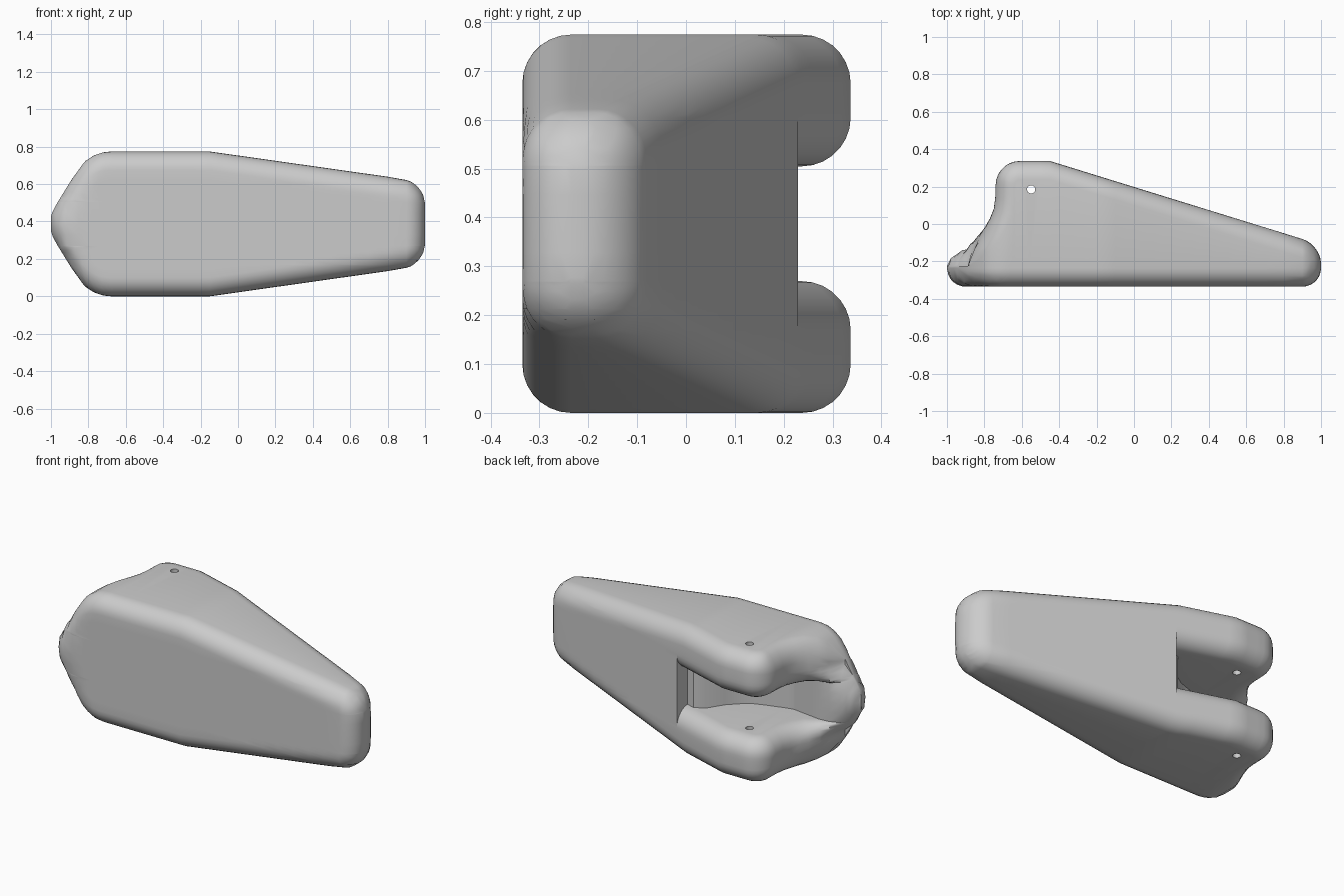
import bpy, bmesh
from math import sin, cos, pi, sqrt
from mathutils import Vector
from mathutils.geometry import intersect_point_line

cube = bpy.data.objects.get("Cube")
if cube:
    bpy.data.objects.remove(cube, do_unlink=True)

R = 0.1            # edge rounding
FRONT = -0.335     # flat front plane
MID = 0.387        # mid height
SLOT = 0.1175      # half width of the slot
SLOT_END = -0.1
STEPS = [R * (1 - sin(k * pi / 14)) for k in range(8)]   # R down to 0

# Half height of the silhouette along x
HEIGHT = [(-1, 0.04), (-0.99, 0.07), (-0.965, 0.115), (-0.86, 0.285), (-0.83, 0.325),
          (-0.79, 0.357), (-0.74, 0.38), (-0.69, MID), (-0.15, MID), (0.88, 0.241),
          (0.93, 0.225), (0.97, 0.19), (0.99, 0.155), (1, 0.11)]
# Depth of the slot floor along x
FLOOR = [(-1, -0.13), (-0.79, -0.125), (-0.6, -0.15), (-0.4, -0.09),
         (-0.3, -0.02), (-0.24, 0.056), (-0.2, 0.13), (SLOT_END, 0.2)]


def lookup(table, x):
    if x <= table[0][0]:
        return table[0][1]
    for (x0, y0), (x1, y1) in zip(table, table[1:]):
        if x <= x1:
            return y0 + (y1 - y0) * (x - x0) / (x1 - x0)
    return table[-1][1]


def rim_distance(x, z):
    """Distance from a point to the silhouette."""
    pts = [(HEIGHT[0][0], 0)] + HEIGHT + [(HEIGHT[-1][0], 0)]
    p, best = Vector((x, abs(z), 0)), 9.0
    for a, b in zip(pts, pts[1:]):
        a, b = Vector((*a, 0)), Vector((*b, 0))
        q, t = intersect_point_line(p, a, b)
        best = min(best, (p - a.lerp(b, min(1, max(0, t)))).length)
    return best


def fillet(h, r):
    """Inset of a rounded edge at distance h from the rim."""
    return 0.0 if h >= r else r - sqrt(max(0, r * r - (r - h) ** 2))


def back_outline():
    """Plan curve of the back, from the narrow end to the pointed end."""
    def slope(x):
        return (x, 0.337 - 0.309 * (x + 0.45))
    pts = [slope(1 - d) for d in reversed(STEPS)]
    pts += [slope(0.8 - 0.1 * k) for k in range(10)]
    pts += [slope(-0.15 - 0.06 * k) for k in range(6)]
    pts += [(-0.5, 0.337), (-0.56, 0.337)]
    pts += [(-0.61 - 0.13 * sin(k * pi / 14), 0.207 + 0.13 * cos(k * pi / 14)) for k in range(8)]
    pts += [(-0.742, 0.14), (-0.75, 0.08), (-0.77, 0.03), (-0.8, -0.02), (-0.84, -0.065),
            (-0.88, -0.1), (-0.92, -0.135), (-0.945, -0.153), (-0.965, -0.153),
            (-0.98, -0.15), (-0.993, -0.155), (-1, -0.16)]
    return pts


def stations():
    """Outline points with inward direction and slot flare; doubled at the slot end."""
    pts, out = back_outline(), []
    for i, (x, y) in enumerate(pts):
        inward = Vector((0, -1))
        if -0.93 < x < -0.55:
            tx = pts[i + 1][0] - pts[i - 1][0]
            ty = pts[i + 1][1] - pts[i - 1][1]
            inward = Vector((-ty, tx)).normalized()
            if x < -0.9:
                inward = Vector((0.3, -0.95))
        in_slot = -0.93 < x <= SLOT_END + 1e-4
        flare = R * min(1, max(0, (y + 0.14) / 0.1)) if in_slot else 0
        if abs(x - SLOT_END) < 1e-4:
            out.append((x, y, inward, False, 0))
        out.append((x, y, inward, in_slot, flare))
    return out


def row_heights(H):
    """Rows from the middle up: slot floor first, then the arm."""
    floor = [0, SLOT / 2, SLOT]
    arm = [SLOT + R - d for d in STEPS]
    arm = [SLOT + d for d in reversed(STEPS)]
    top = [max(H - d, min(SLOT + R, H)) for d in [0.15] + STEPS]
    return [min(s, H) for s in floor] + [min(s, H) for s in arm] + top


def body_points(station, k, sign):
    """Back and front point of one row at one station."""
    x, y, inward, in_slot, flare = station
    s = row_heights(lookup(HEIGHT, x))[k]
    r = min(R, max(0.04, (y - FRONT) / 2))
    inset = fillet(rim_distance(x, s), r)
    if in_slot and flare > 0:
        inset = max(inset, fillet(max(0, s - SLOT), flare))
    bx, by = x + inward.x * inset, y + inward.y * inset
    if in_slot and k < 3:
        by = min(by, lookup(FLOOR, bx))
    z = row_heights(lookup(HEIGHT, bx))[k]
    fy = FRONT + fillet(rim_distance(bx, z), R)
    by = max(by, fy + 0.01)
    return (bx, by, MID + sign * z), (bx, fy, MID + sign * z)


# Body: rounded back and front sheets joined by a rim
bm = bmesh.new()
count = len(row_heights(1))
rows = [(k, -1) for k in reversed(range(count))] + [(k, 1) for k in range(1, count)]
back, front = [], []
for st in stations():
    pairs = [body_points(st, k, sign) for k, sign in rows]
    back.append([bm.verts.new(b) for b, f in pairs])
    front.append([bm.verts.new(f) for b, f in pairs])
n, m = len(back), len(rows)
for i in range(n - 1):
    for j in range(m - 1):
        bm.faces.new((back[i][j], back[i + 1][j], back[i + 1][j + 1], back[i][j + 1]))
        bm.faces.new((front[i][j], front[i][j + 1], front[i + 1][j + 1], front[i + 1][j]))
    for j in (0, m - 1):
        bm.faces.new((back[i][j], back[i + 1][j], front[i + 1][j], front[i][j]))
for i in (0, n - 1):
    for j in range(m - 1):
        bm.faces.new((back[i][j], back[i][j + 1], front[i][j + 1], front[i][j]))
bmesh.ops.remove_doubles(bm, verts=bm.verts, dist=0.0003)
bmesh.ops.dissolve_degenerate(bm, edges=bm.edges, dist=0.0003)
bmesh.ops.recalc_face_normals(bm, faces=bm.faces)
mesh = bpy.data.meshes.new("body")
bm.to_mesh(mesh)
bm.free()
body = bpy.data.objects.new("body", mesh)
bpy.context.collection.objects.link(body)

# Single grey material
grey = bpy.data.materials.new("light grey")
grey.use_nodes = True
colour = (0.6, 0.6, 0.6, 1)
grey.diffuse_color = colour
grey.node_tree.nodes["Principled BSDF"].inputs["Base Color"].default_value = colour
mesh.materials.append(grey)

# Pin hole through both arms
bpy.ops.mesh.primitive_cylinder_add(vertices=24, radius=0.022, depth=2, location=(-0.55, 0.185, MID))
pin = bpy.context.object
pin.name = "pin_hole_cutter"
pin.data.materials.append(grey)
pin.hide_render = True
pin.hide_set(True)
cut = body.modifiers.new("pin_hole", "BOOLEAN")
cut.operation = "DIFFERENCE"
cut.solver = "EXACT"
cut.object = pin

# Smooth shading with crisp slot edges
bpy.ops.object.select_all(action="DESELECT")
body.select_set(True)
bpy.context.view_layer.objects.active = body
bpy.ops.object.modifier_apply(modifier="pin_hole")
bpy.data.objects.remove(pin, do_unlink=True)
bpy.ops.object.shade_smooth_by_angle(angle=0.6)
